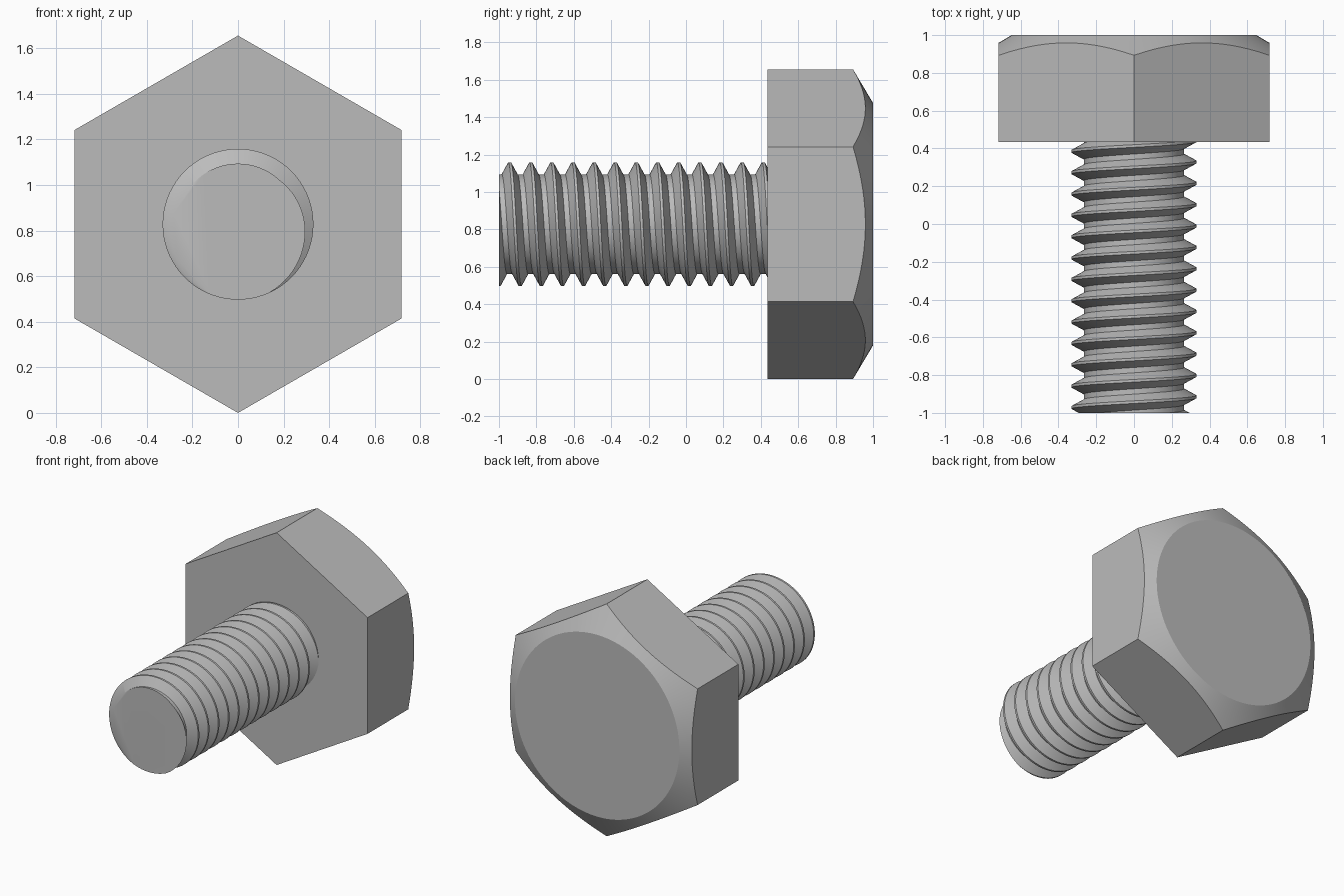
import bpy, bmesh
from math import sin, cos, pi, radians

cube = bpy.data.objects.get("Cube")
if cube:
    bpy.data.objects.remove(cube, do_unlink=True)

APOTHEM = 0.717                     # half the head width across flats
AXIS_Z = APOTHEM / cos(pi / 6)      # height of the bolt axis
HEAD_FRONT, HEAD_BACK = 0.435, 1.0
TOP_RADIUS, CHAMFER_SLOPE = 0.648, 0.594
CREST, ROOT, PITCH = 0.331, 0.266, 0.113
FIRST_CREST = -0.943                # y of the first crest on the top side

steel = bpy.data.materials.new("grey steel")
steel.use_nodes = True
colour = (0.5, 0.5, 0.5, 1)
steel.diffuse_color = colour
steel.node_tree.nodes["Principled BSDF"].inputs["Base Color"].default_value = colour


def polar(radius, angle, y):
    """Point around the bolt axis, angle measured from the top towards +x."""
    return (radius * sin(angle), y, AXIS_Z + radius * cos(angle))


def finish(name, bm):
    bmesh.ops.recalc_face_normals(bm, faces=bm.faces)
    mesh = bpy.data.meshes.new(name)
    bm.to_mesh(mesh)
    bm.free()
    mesh.materials.append(steel)
    obj = bpy.data.objects.new(name, mesh)
    bpy.context.collection.objects.link(obj)
    bpy.ops.object.select_all(action="DESELECT")
    obj.select_set(True)
    bpy.context.view_layer.objects.active = obj
    bpy.ops.object.shade_smooth_by_angle(angle=radians(30))


def build_head():
    """Hexagonal prism whose back is trimmed by a shallow cone."""
    bm = bmesh.new()
    count = 96
    front, rim, top = [], [], []
    for i in range(count):
        a = 2 * pi * i / count
        r = APOTHEM / cos(a % (pi / 3) - pi / 6)
        front.append(bm.verts.new(polar(r, a, HEAD_FRONT)))
        rim.append(bm.verts.new(polar(r, a, HEAD_BACK - CHAMFER_SLOPE * (r - TOP_RADIUS))))
        top.append(bm.verts.new(polar(TOP_RADIUS, a, HEAD_BACK)))
    for low, high in ((front, rim), (rim, top)):
        for i in range(count):
            j = (i + 1) % count
            bm.faces.new((low[i], low[j], high[j], high[i]))
    bm.faces.new(front)
    bm.faces.new(top)
    finish("hex_head", bm)


def build_shank():
    """Right-handed helical thread, cut flat at both ends."""
    bm = bmesh.new()
    steps, turns = 72, 16
    profile = ((-1 / 16, CREST), (1 / 16, CREST), (3 / 8, ROOT), (5 / 8, ROOT))
    rows = []
    for i in range(steps * turns + 1):
        y = FIRST_CREST + PITCH * (i / steps - 2)
        a = 2 * pi * (i % steps) / steps
        rows.append([bm.verts.new(polar(r, a, y + PITCH * d)) for d, r in profile])
    for i in range(len(rows) - 1):
        here, after = list(rows[i]), list(rows[i + 1])
        if i + steps + 1 < len(rows):
            here.append(rows[i + steps][0])
            after.append(rows[i + steps + 1][0])
        for j in range(len(here) - 1):
            bm.faces.new((here[j], here[j + 1], after[j + 1], after[j]))
    for y, side in ((-1.0, -1), (HEAD_FRONT + 0.02, 1)):
        cut = bmesh.ops.bisect_plane(
            bm, geom=bm.verts[:] + bm.edges[:] + bm.faces[:], dist=1e-6,
            plane_co=(0, y, 0), plane_no=(0, side, 0), clear_outer=True)
        edges = [e for e in cut["geom_cut"] if isinstance(e, bmesh.types.BMEdge)]
        bmesh.ops.holes_fill(bm, edges=edges, sides=0)
    finish("threaded_shank", bm)


build_head()
build_shank()
